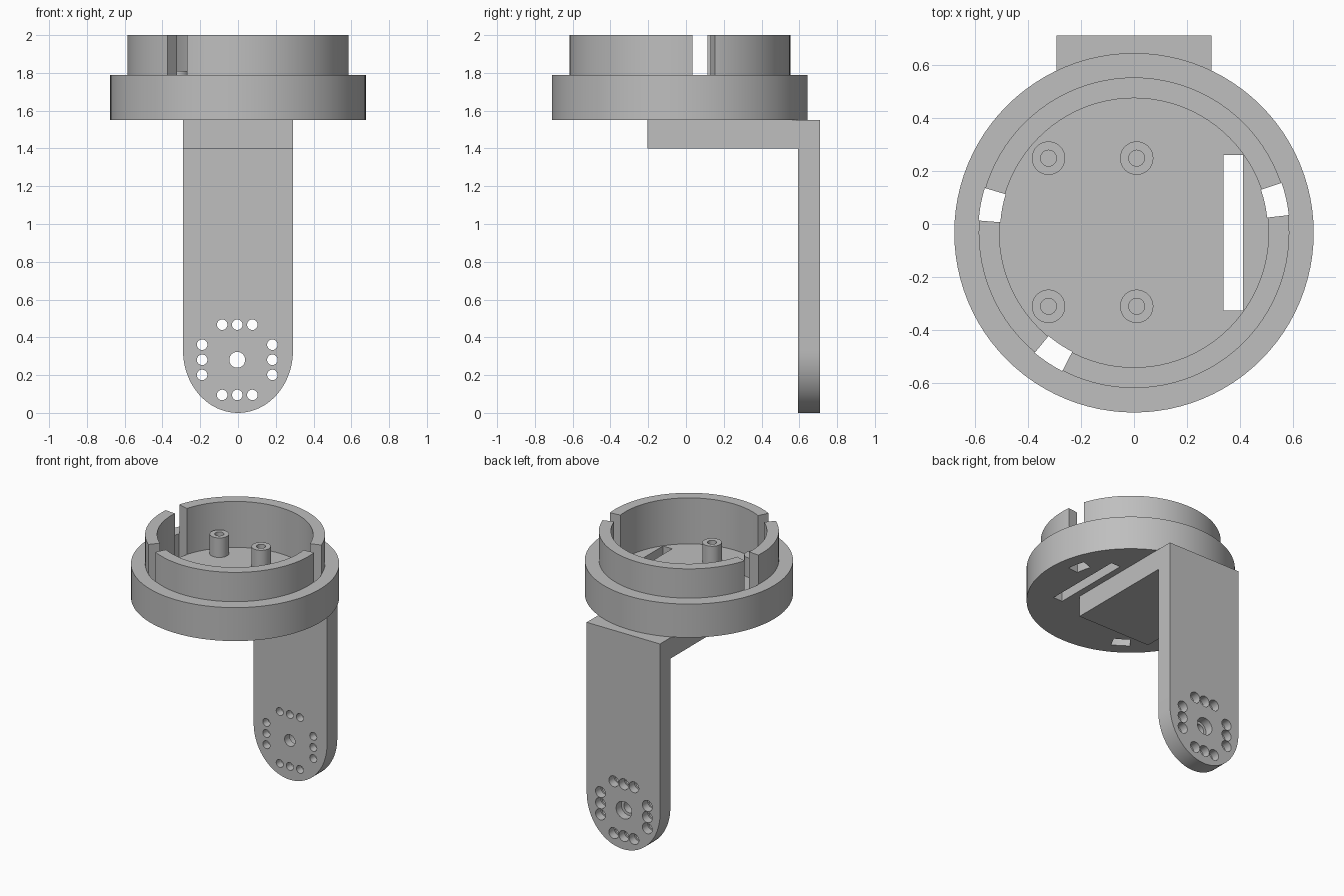
import bpy, bmesh, math
from mathutils import Matrix, Vector

if "Cube" in bpy.data.objects:
    bpy.data.objects.remove(bpy.data.objects["Cube"])

grey = bpy.data.materials.new("plain grey")
grey.diffuse_color = (0.52, 0.52, 0.52, 1)
grey.use_nodes = True
grey.node_tree.nodes["Principled BSDF"].inputs["Base Color"].default_value = grey.diffuse_color
CY = -0.033            # y of the round holder's axis


def lathe(bm, profile, matrix=Matrix(), steps=32):
    """Revolve (radius, height) points around z, then place the solid."""
    part = bmesh.new()
    vs = [part.verts.new((r, 0, z)) for r, z in profile]
    es = [part.edges.new(p) for p in zip(vs, vs[1:])]
    bmesh.ops.spin(part, geom=vs + es, cent=(0, 0, 0), axis=(0, 0, 1),
                   angle=math.tau, steps=steps)
    bmesh.ops.remove_doubles(part, verts=part.verts[:], dist=1e-5)
    merge(bm, part, matrix)


def prism(bm, outline, vec):
    """Extrude a closed outline of 3D points along vec."""
    part = bmesh.new()
    face = part.faces.new([part.verts.new(p) for p in outline])
    out = bmesh.ops.extrude_face_region(part, geom=[face], use_keep_orig=True)
    bmesh.ops.translate(part, vec=vec,
                        verts=[g for g in out["geom"] if isinstance(g, bmesh.types.BMVert)])
    merge(bm, part, Matrix())


def merge(bm, part, matrix):
    bmesh.ops.transform(part, matrix=matrix, verts=part.verts[:])
    bmesh.ops.recalc_face_normals(part, faces=part.faces[:])
    tmp = bpy.data.meshes.new("tmp")
    part.to_mesh(tmp)
    part.free()
    bm.from_mesh(tmp)
    bpy.data.meshes.remove(tmp)


def finish(bm, name):
    mesh = bpy.data.meshes.new(name)
    bm.to_mesh(mesh)
    bm.free()
    ob = bpy.data.objects.new(name, mesh)
    bpy.context.collection.objects.link(ob)
    mesh.materials.append(grey)
    return ob


def select(ob):
    bpy.ops.object.select_all(action='DESELECT')
    ob.select_set(True)
    bpy.context.view_layer.objects.active = ob


def cut(ob, cutter):
    mod = ob.modifiers.new("cut", 'BOOLEAN')
    mod.operation, mod.solver, mod.object = 'DIFFERENCE', 'EXACT', cutter
    select(ob)
    bpy.ops.object.modifier_apply(modifier=mod.name)
    bpy.data.objects.remove(cutter)


def smooth(ob):
    select(ob)
    bpy.ops.object.shade_smooth_by_angle(angle=math.radians(30))


# Round holder: wide flange, raised rim and sunken floor
bm = bmesh.new()
lathe(bm, [(0, 1.55), (.677, 1.55), (.677, 1.79), (.585, 1.79), (.585, 2),
           (.507, 2), (.507, 1.67), (0, 1.67)], Matrix.Translation((0, CY, 0)), 96)
holder = finish(bm, "round_holder")

# Three rim notches and the long floor slot
bm = bmesh.new()
for a0 in (6.5, 163.3, 230.4):
    angles = [math.radians(a0 + 12.2 * i / 4) for i in range(5)]
    pts = [(.587 * math.cos(a), CY + .587 * math.sin(a), 1.5) for a in angles]
    pts += [(.505 * math.cos(a), CY + .505 * math.sin(a), 1.5) for a in reversed(angles)]
    prism(bm, pts, (0, 0, .6))
prism(bm, [(.337, -.325, 1.5), (.41, -.325, 1.5), (.41, .26, 1.5), (.337, .26, 1.5)], (0, 0, .3))
cut(holder, finish(bm, "holder_cutter"))
smooth(holder)

# Four hollow screw posts
bm = bmesh.new()
for x in (-.322, .01):
    for y in (-.31, .248):
        lathe(bm, [(0, 1.66), (.063, 1.66), (.063, 1.81), (.03, 1.81), (.03, 1.675), (0, 1.675)],
              Matrix.Translation((x, y, 0)))
smooth(finish(bm, "screw_posts"))

# Hanging arm with a rounded lower end
W, H, Y0, Y1 = .291, .33, .593, .71
bm = bmesh.new()
pts = [(W, Y0, 1.55), (-W, Y0, 1.55)]
pts += [(-W * math.cos(t), Y0, H - H * math.sin(t))
        for t in (math.pi * i / 40 for i in range(41))]
prism(bm, pts, (0, Y1 - Y0, 0))
arm = finish(bm, "hanging_arm")

# Stepped screw holes, wider at the back
bm = bmesh.new()
holes = [(0, 0, .042, .062)]
for d in (-.08, 0, .08):
    holes += [(d, s * .186, .028, .039) for s in (-1, 1)]
    holes += [(s * .186, d, .028, .039) for s in (-1, 1)]
for x, z, r, wide in holes:
    lathe(bm, [(0, .5), (r, .5), (r, .65), (wide, .65), (wide, .8), (0, .8)],
          Matrix.Translation((x - .004, 0, .281 + z)) @ Matrix.Rotation(-math.pi / 2, 4, 'X'), 24)
cut(arm, finish(bm, "arm_cutter"))
smooth(arm)

# Flat shelf joining the arm to the holder
bm = bmesh.new()
prism(bm, [(-W, -.205, 1.4), (W, -.205, 1.4), (W, Y0, 1.4), (-W, Y0, 1.4)], (0, 0, .15))
finish(bm, "support_shelf")
